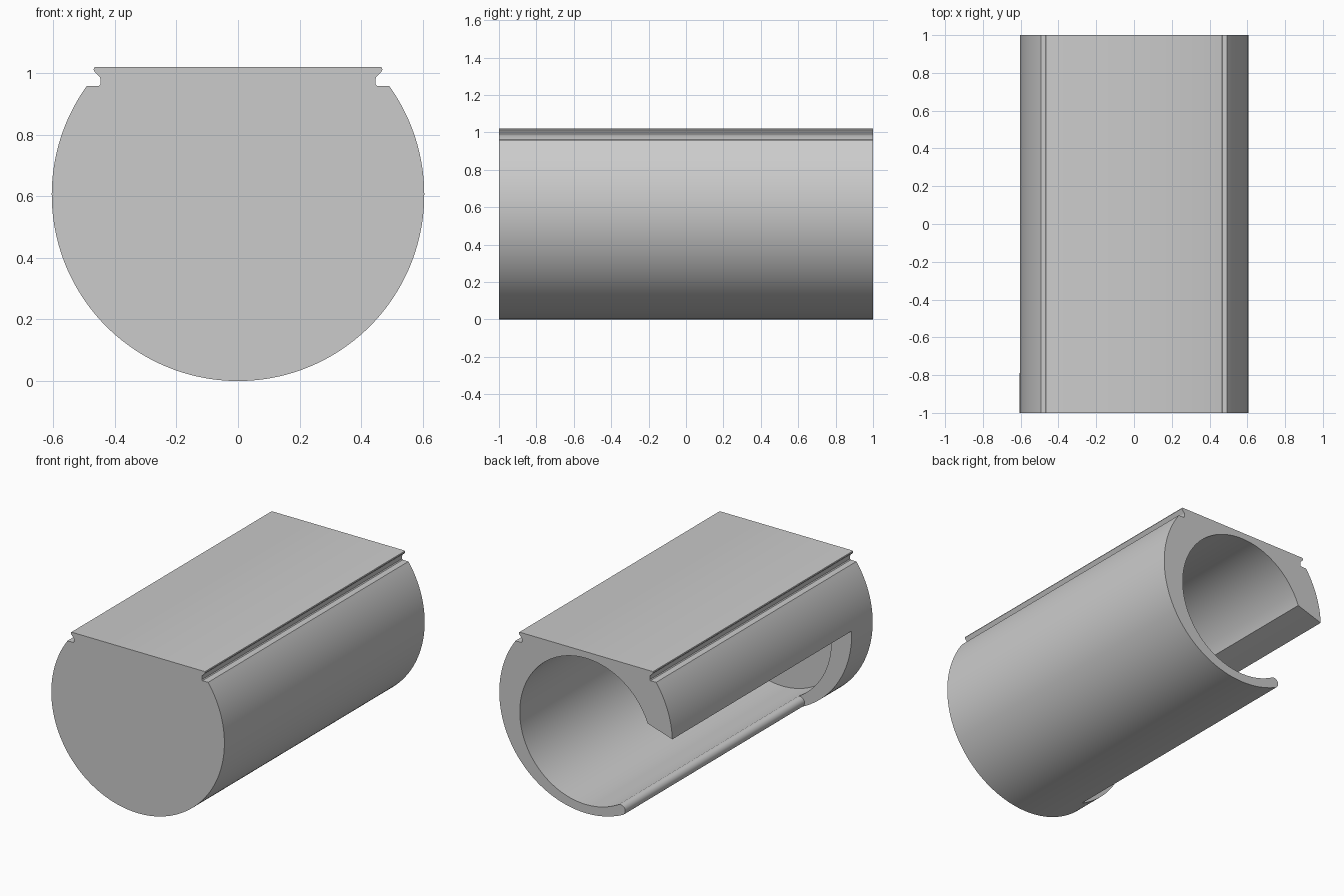
import bpy, math
from mathutils import Vector

if "Cube" in bpy.data.objects:
    bpy.data.objects.remove(bpy.data.objects["Cube"])

R, CZ = 0.605, 0.605          # outer shell radius and centre height
BORE_R, BORE_Z = 0.462, 0.517  # bore radius and centre height


def arc(cx, cz, r, a0, a1, n):
    """Points on an arc in the XZ plane, angles in degrees."""
    return [(cx + r * math.cos(math.radians(a0 + (a1 - a0) * i / n)),
             cz + r * math.sin(math.radians(a0 + (a1 - a0) * i / n)))
            for i in range(n + 1)]


def prism(name, pts, y0, y1):
    """Closed XZ profile extruded from y0 to y1."""
    n = len(pts)
    verts = [(x, y0, z) for x, z in pts] + [(x, y1, z) for x, z in pts]
    faces = [list(range(n)), list(range(2 * n - 1, n - 1, -1))]
    faces += [[i, i + n, (i + 1) % n + n, (i + 1) % n] for i in range(n)]
    mesh = bpy.data.meshes.new(name)
    mesh.from_pydata(verts, [], faces)
    obj = bpy.data.objects.new(name, mesh)
    bpy.context.collection.objects.link(obj)
    # consistent outward normals
    bpy.context.view_layer.objects.active = obj
    obj.select_set(True)
    bpy.ops.object.mode_set(mode='EDIT')
    bpy.ops.mesh.select_all(action='SELECT')
    bpy.ops.mesh.normals_make_consistent(inside=False)
    bpy.ops.object.mode_set(mode='OBJECT')
    obj.select_set(False)
    return obj


# Housing: round shell with a flat rail on top, undercut on both sides
a = math.degrees(math.asin((0.958 - CZ) / R))
shell = arc(0, CZ, R, 180 - a, 360 + a, 128)
rail = [(0.452, 0.958), (0.447, 0.963), (0.447, 0.982), (0.450, 0.989),
        (0.466, 1.005), (0.469, 1.012), (0.467, 1.018), (0.462, 1.02)]
profile = shell + rail + [(-x, z) for x, z in reversed(rail)]
housing = prism("housing", profile, -1, 1)

# Bore, closed at the front
bore = prism("bore_cutter", arc(0, BORE_Z, BORE_R, 0, 360, 128)[:-1], -0.96, 1.2)

# Side slot: sloped upper jaw and rounded lower lip
lip_in, lip_out = Vector((-0.23, 0.117)), Vector((-0.255, 0.056))
mid, half = (lip_in + lip_out) / 2, (lip_in - lip_out) / 2
side = Vector((-half.y, half.x))
lip = [tuple(mid - half * math.cos(t) + side * math.sin(t))
       for t in (math.pi * i / 12 for i in range(13))]
slot_pts = [(-0.2, 0.5), (-0.35, 0.709), (-0.431, 0.683), (-0.605, 0.628),
            (-0.8, 0.566), (-0.8, -0.1), (-0.28, 0.0)] + lip
slot = prism("slot_cutter", slot_pts, -0.79, 1.2)

bpy.context.view_layer.objects.active = housing
housing.select_set(True)
for cutter in (bore, slot):
    mod = housing.modifiers.new(cutter.name, 'BOOLEAN')
    mod.operation, mod.solver, mod.object = 'DIFFERENCE', 'EXACT', cutter
    bpy.ops.object.modifier_apply(modifier=mod.name)
    bpy.data.objects.remove(cutter)

# Plain grey finish, sharp rims
grey = bpy.data.materials.new("grey")
grey.diffuse_color = (0.6, 0.6, 0.6, 1)
grey.use_nodes = True
grey.node_tree.nodes["Principled BSDF"].inputs["Base Color"].default_value = grey.diffuse_color
housing.data.materials.clear()
housing.data.materials.append(grey)
bpy.ops.object.shade_smooth_by_angle(angle=math.radians(30))
